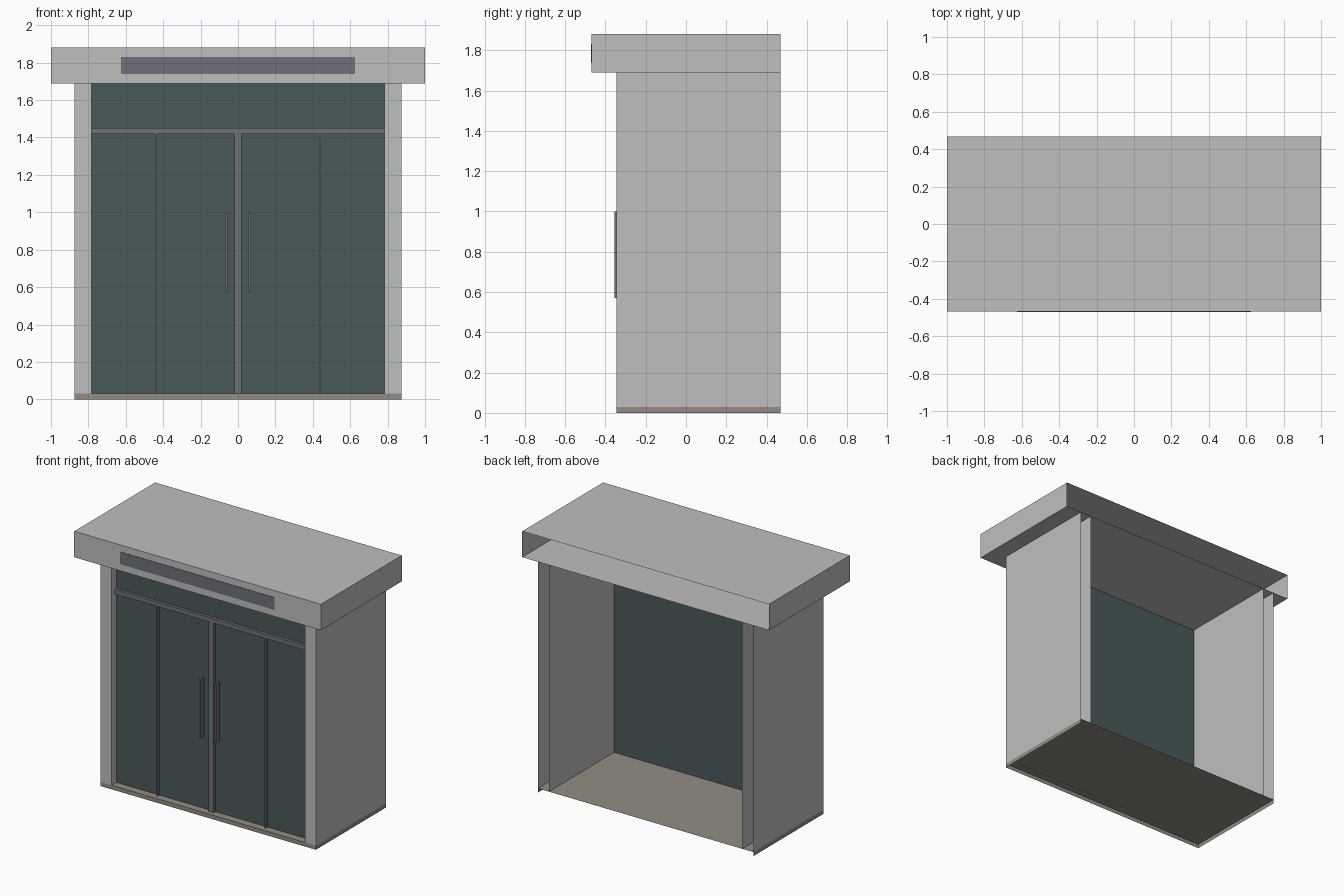
import bpy
import bmesh
from mathutils import Vector

default = bpy.data.objects.get("Cube")
if default:
    bpy.data.objects.remove(default, do_unlink=True)


def material(name, color):
    mat = bpy.data.materials.new(name)
    mat.use_nodes = True
    mat.diffuse_color = (*color, 1)
    mat.node_tree.nodes["Principled BSDF"].inputs["Base Color"].default_value = (*color, 1)
    return mat


wall_grey = material("wall_grey", (0.52, 0.52, 0.52))
glass_teal = material("glass_teal", (0.068, 0.102, 0.102))
frame_grey = material("frame_grey", (0.155, 0.165, 0.195))
floor_stone = material("floor_stone", (0.29, 0.27, 0.225))

BACK, DOWN, UP = Vector((0, 1, 0)), Vector((0, 0, -1)), Vector((0, 0, 1))


def box(name, x, y, z, mat, open_sides=()):
    """Box from (min, max) ranges, leaving out the faces that point along open_sides."""
    bm = bmesh.new()
    bmesh.ops.create_cube(bm, size=1)
    bm.normal_update()
    gone = [f for f in bm.faces if any(f.normal.dot(d) > 0.9 for d in open_sides)]
    bmesh.ops.delete(bm, geom=gone, context="FACES")
    for v in bm.verts:
        v.co = [r[0] + (c + 0.5) * (r[1] - r[0]) for c, r in zip(v.co, (x, y, z))]
    mesh = bpy.data.meshes.new(name)
    bm.to_mesh(mesh)
    bm.free()
    mesh.materials.append(mat)
    obj = bpy.data.objects.new(name, mesh)
    bpy.context.collection.objects.link(obj)
    return obj


def mirrored_box(name, x, *args):
    """A pair of boxes on both sides of the centre."""
    box("left_" + name, x, *args)
    box("right_" + name, (-x[1], -x[0]), *args)


# Main levels and planes
FRONT, REAR = -0.345, 0.468
GLASS, FRAME = -0.29, -0.312
FLOOR, RAIL, CEILING, TOP = 0.03, 1.42, 1.69, 1.88
OUTER, INNER = 0.873, 0.783

# Shell: floor, side walls and canopy, all open at the back
box("floor", (-OUTER, OUTER), (FRONT, REAR), (0, FLOOR), floor_stone, (BACK, DOWN))
mirrored_box("side_wall", (INNER, OUTER), (FRONT, REAR), (FLOOR, CEILING),
             wall_grey, (BACK, DOWN, UP))
box("canopy", (-1, 1), (-REAR, REAR), (CEILING, TOP), wall_grey, (BACK,))
box("sign_plate", (-0.625, 0.625), (-REAR - 0.003, -REAR), (1.74, 1.83), frame_grey, (BACK,))

# Glazing: one sheet behind the frame
box("glass", (-INNER, INNER), (GLASS, GLASS + 0.004), (FLOOR, CEILING), glass_teal)

# Door frame
depth = (FRAME, GLASS)
box("cross_rail", (-INNER, INNER), depth, (RAIL, RAIL + 0.032), frame_grey)
box("centre_post", (-0.019, 0.019), depth, (FLOOR, RAIL), frame_grey)
mirrored_box("mullion", (0.433, 0.444), depth, (FLOOR, RAIL), frame_grey)

# Pull handles
mirrored_box("handle", (0.057, 0.069), (-0.355, -0.315), (0.57, 1.0), frame_grey)
